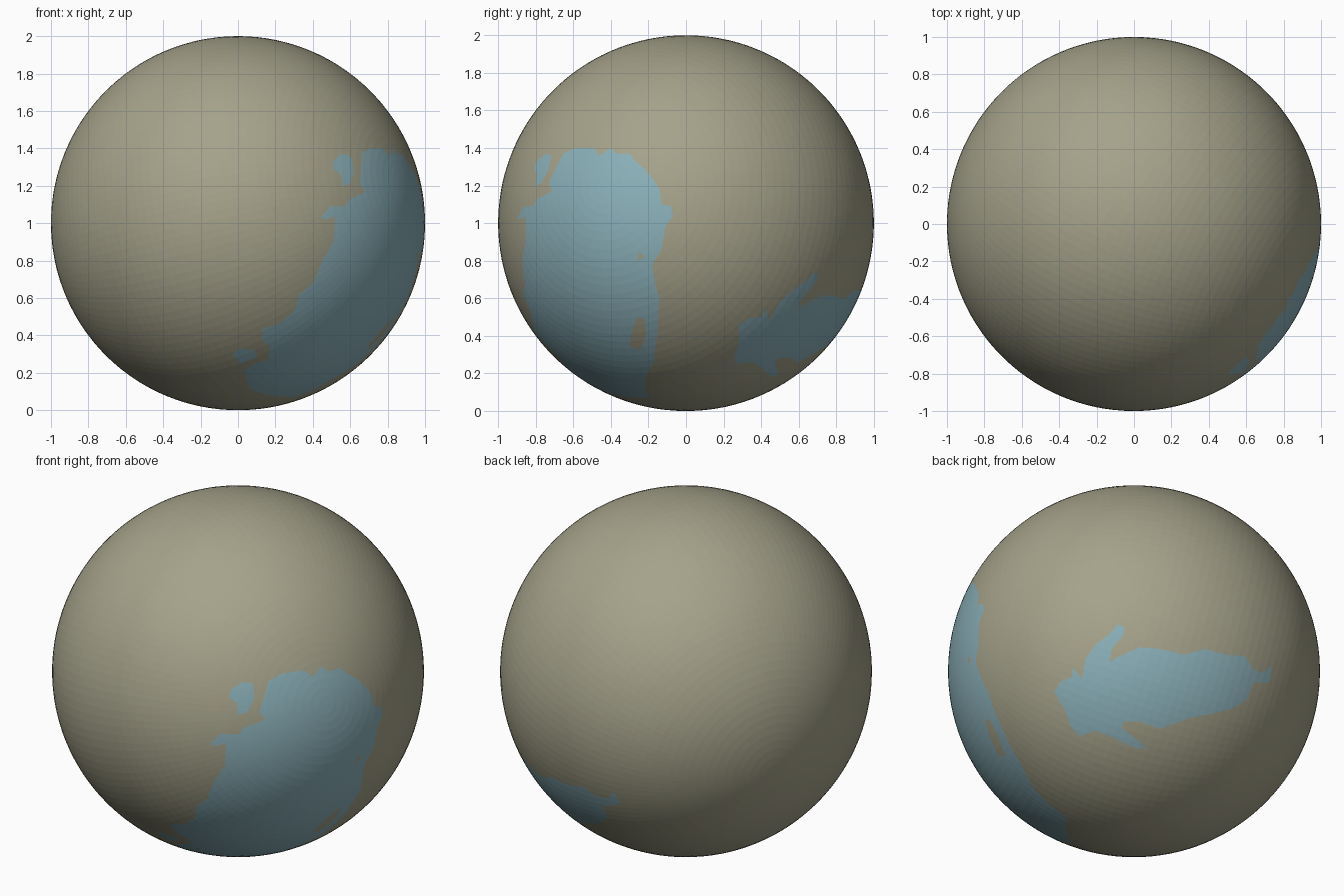
import bpy
import bmesh
from math import sin, cos, sqrt, radians
from mathutils import Vector

cube = bpy.data.objects.get("Cube")
if cube:
    bpy.data.objects.remove(cube, do_unlink=True)


def make_material(name, colour):
    mat = bpy.data.materials.new(name)
    mat.use_nodes = True
    mat.diffuse_color = (*colour, 1)
    bsdf = mat.node_tree.nodes["Principled BSDF"]
    bsdf.inputs["Base Color"].default_value = (*colour, 1)
    return mat


def view_axes(azimuth, elevation):
    """Right, up and outward axes of a flat drawing plane around the globe."""
    a, e = radians(azimuth), radians(elevation)
    right = Vector((-sin(a), cos(a), 0))
    out = Vector((cos(a) * cos(e), sin(a) * cos(e), sin(e)))
    return right, out.cross(right), out


def on_front(points):
    """Lift (x, height) pairs onto the front half of the unit ball."""
    return [Vector((x, -sqrt(max(0, 1 - x * x - (z - 1) ** 2)), z - 1)) for x, z in points]


def on_side(points):
    """Lift (y, height) pairs onto the +x half of the unit ball."""
    return [Vector((sqrt(max(0, 1 - y * y - (z - 1) ** 2)), y, z - 1)) for y, z in points]


def flatten(points, axes):
    return [(p.dot(axes[0]), p.dot(axes[1])) for p in points]


def segments(outline):
    return zip(outline, outline[1:] + outline[:1])


def inside(u, v, outlines):
    """Even-odd test, so an outline within another becomes a hole."""
    hit = False
    for outline in outlines:
        for (ua, va), (ub, vb) in segments(outline):
            if (va > v) != (vb > v) and u < ua + (v - va) * (ub - ua) / (vb - va):
                hit = not hit
    return hit


# Large patch: ragged front shore, then bottom to top along the side shore
front_shore = [
    (.66, 1.37), (.65, 1.21), (.68, 1.17), (.6, 1.13), (.57, 1.09), (.49, 1.09),
    (.47, 1.06), (.44, 1.03), (.48, 1.02), (.52, 1.04), (.51, .9), (.45, .8),
    (.4, .68), (.33, .62), (.3, .53), (.22, .46), (.13, .44), (.13, .37),
    (.17, .34), (.16, .27), (.09, .25), (.03, .21), (.06, .11), (.17, .08)]
side_shore = [
    (-.2, .07), (-.22, .17), (-.17, .26), (-.15, .41), (-.14, .59), (-.18, .78),
    (-.13, .86), (-.11, .98), (-.07, 1.04), (-.08, 1.09), (-.13, 1.1), (-.14, 1.18),
    (-.18, 1.24), (-.22, 1.29), (-.27, 1.33), (-.3, 1.37), (-.37, 1.37), (-.4, 1.4),
    (-.46, 1.36), (-.49, 1.4), (-.59, 1.4)]

# Small blobs beside the patch and holes within it
upper_blob = [(.51, 1.33), (.55, 1.37), (.6, 1.36), (.62, 1.28), (.6, 1.21),
              (.56, 1.2), (.55, 1.26), (.51, 1.29)]
lower_blob = [(-.03, .3), (.01, .33), (.09, .32), (.1, .28), (.01, .25)]
long_hole = [(-.26, .5), (-.22, .49), (-.21, .41), (-.24, .33), (-.3, .34), (-.29, .42)]
small_hole = [(-.25, .85), (-.22, .82), (-.26, .8)]

# Long patch with fingers on the lower back, drawn straight in its own plane
finger_patch = [
    (-.43, -.11), (-.39, -.05), (-.33, -.03), (-.33, .02), (-.28, -.04), (-.26, .07),
    (-.2, .15), (-.13, .2), (-.09, .25), (-.05, .24), (-.06, .19), (-.12, .12),
    (-.13, .05), (-.08, .08), (.03, .13), (.14, .12), (.27, .09), (.38, .12),
    (.49, .09), (.6, .08), (.64, .01), (.69, -.01), (.74, .03), (.73, -.06),
    (.64, -.06), (.61, -.15), (.53, -.2), (.41, -.23), (.3, -.25), (.14, -.31),
    (.03, -.27), (-.05, -.27), (-.07, -.3), (.03, -.38), (.07, -.42), (0, -.41),
    (-.13, -.35), (-.21, -.32), (-.29, -.35), (-.34, -.3), (-.37, -.21)]

large_axes = view_axes(-45, -20)
back_axes = view_axes(50, -30)
large_outlines = [flatten(points, large_axes) for points in (
    on_front(front_shore) + on_side(side_shore), on_front(upper_blob),
    on_front(lower_blob), on_side(long_hole), on_side(small_hole))]
regions = [(large_axes, large_outlines), (back_axes, [finger_patch])]

# Faceted globe with its poles tilted toward the large patch
bm = bmesh.new()
bmesh.ops.create_uvsphere(bm, u_segments=128, v_segments=64, radius=1)
tilt = Vector((.88, -.43, .2)).to_track_quat('Z', 'Y').to_matrix()
bmesh.ops.rotate(bm, verts=bm.verts, matrix=tilt)

# Cut the facets along each outline
MARGIN = .04
for (right, up, out), outlines in regions:
    for outline in outlines:
        for (ua, va), (ub, vb) in segments(outline):
            start = right * ua + up * va
            along = right * (ub - ua) + up * (vb - va)
            if along.length < .001:
                continue
            near = []
            for face in bm.faces:
                c = face.calc_center_median()
                u, v = c.dot(right), c.dot(up)
                if (c.dot(out) > 0
                        and min(ua, ub) - MARGIN < u < max(ua, ub) + MARGIN
                        and min(va, vb) - MARGIN < v < max(va, vb) + MARGIN):
                    near.append(face)
            edges = {e for f in near for e in f.edges}
            verts = {p for f in near for p in f.verts}
            bmesh.ops.bisect_plane(bm, geom=[*verts, *edges, *near], dist=.0001,
                                   plane_co=start, plane_no=along.cross(out).normalized())

# Colour the cut faces by the outline they lie in
for face in bm.faces:
    c = face.calc_center_median()
    face.smooth = False
    face.material_index = int(any(
        c.dot(out) > 0 and inside(c.dot(right), c.dot(up), outlines)
        for (right, up, out), outlines in regions))

mesh = bpy.data.meshes.new("globe")
bm.to_mesh(mesh)
bm.free()
mesh.materials.append(make_material("stone grey", (.376, .361, .254)))
mesh.materials.append(make_material("pale blue", (.258, .434, .485)))
globe = bpy.data.objects.new("globe", mesh)
globe.location.z = 1
bpy.context.collection.objects.link(globe)
